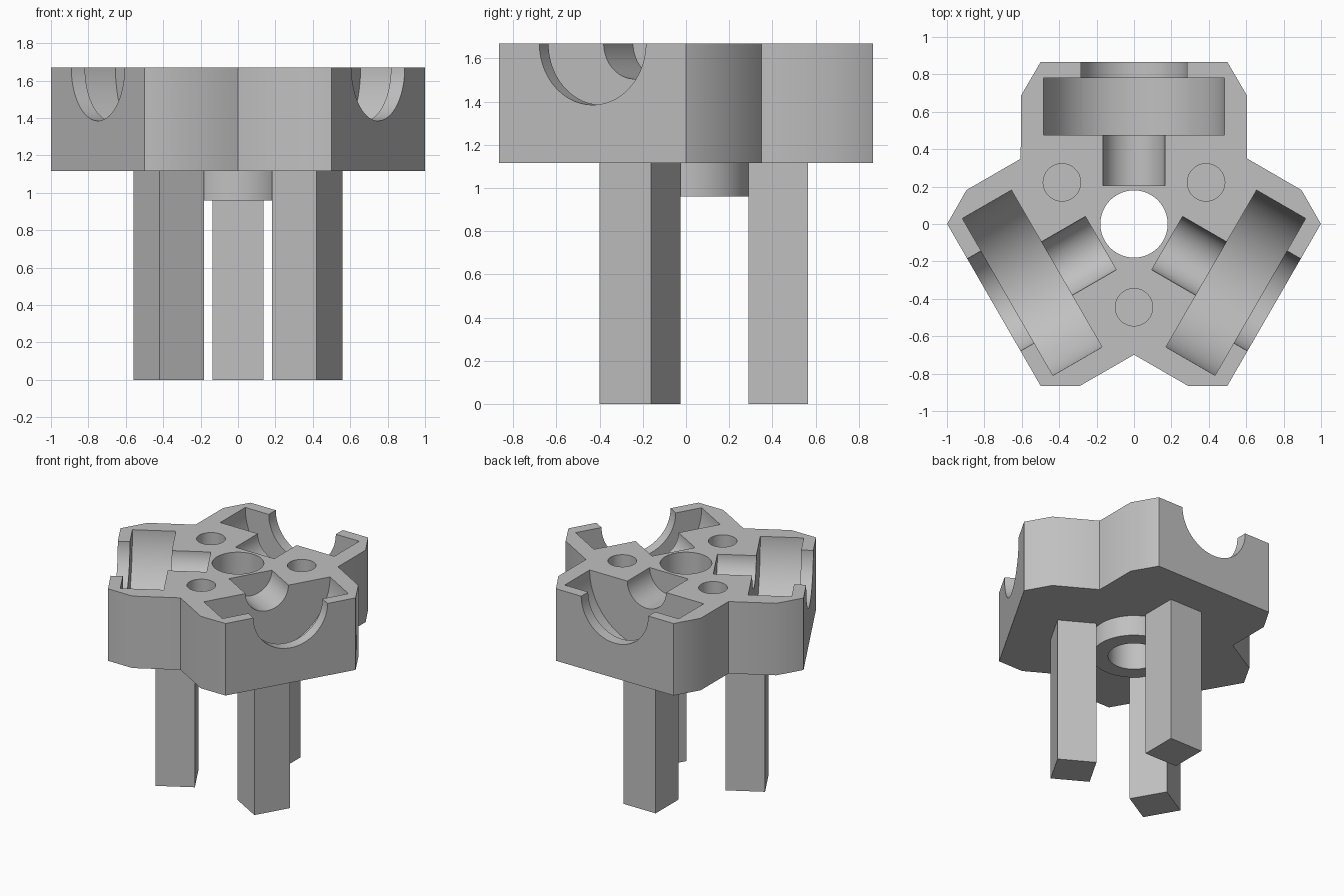
import bpy
import bmesh
from math import pi, radians
from mathutils import Matrix, Vector

cube = bpy.data.objects.get("Cube")
if cube:
    bpy.data.objects.remove(cube, do_unlink=True)

TOP, BASE, BOSS_BOTTOM = 1.67, 1.117, 0.96
SIDES = 64
THIRDS = [radians(a) for a in (0, 120, 240)]

grey = bpy.data.materials.new("plain grey")
grey.use_nodes = True
colour = (0.53, 0.53, 0.53, 1)
grey.diffuse_color = colour
grey.node_tree.nodes["Principled BSDF"].inputs["Base Color"].default_value = colour


def make_object(name, bm):
    bmesh.ops.recalc_face_normals(bm, faces=bm.faces)
    mesh = bpy.data.meshes.new(name)
    bm.to_mesh(mesh)
    bm.free()
    mesh.materials.append(grey)
    obj = bpy.data.objects.new(name, mesh)
    bpy.context.collection.objects.link(obj)
    return obj


def cylinder(name, radius, length, matrix):
    bm = bmesh.new()
    bmesh.ops.create_cone(bm, cap_ends=True, segments=SIDES, radius1=radius,
                          radius2=radius, depth=length,
                          matrix=matrix @ Matrix.Rotation(pi / SIDES, 4, "Z"))
    return make_object(name, bm)


def upright(name, radius, x, y, low, high):
    return cylinder(name, radius, high - low,
                    Matrix.Translation((x, y, (low + high) / 2)))


def lying(name, radius, inner, outer, turn):
    """Cylinder lying in the top plane, pointing away from the centre."""
    place = Matrix.Translation((0, (inner + outer) / 2, TOP))
    return cylinder(name, radius, outer - inner,
                    Matrix.Rotation(turn, 4, "Z") @ place @ Matrix.Rotation(pi / 2, 4, "X"))


def activate(obj):
    bpy.ops.object.select_all(action="DESELECT")
    obj.select_set(True)
    bpy.context.view_layer.objects.active = obj


def cut(obj, cutter):
    mod = obj.modifiers.new("cut", "BOOLEAN")
    mod.operation = "DIFFERENCE"
    mod.solver = "EXACT"
    mod.object = cutter
    activate(obj)
    bpy.ops.object.modifier_apply(modifier=mod.name)
    bpy.data.objects.remove(cutter, do_unlink=True)


# Three-armed head, extruded from one repeated arm profile
arm = [(0.605, 0.35), (0.605, 0.685), (0.5, 0.865),
       (-0.5, 0.865), (-0.605, 0.685)]
bm = bmesh.new()
outline = [bm.verts.new(Matrix.Rotation(t, 3, "Z") @ Vector((x, y, BASE)))
           for t in THIRDS for x, y in arm]
face = bm.faces.new(outline)
extruded = bmesh.ops.extrude_face_region(bm, geom=[face])
bmesh.ops.translate(bm, vec=(0, 0, TOP - BASE),
                    verts=[v for v in extruded["geom"] if isinstance(v, bmesh.types.BMVert)])
head = make_object("head", bm)

# Wheel pockets, axle channels, outer openings and blind screw holes
for turn in THIRDS:
    cut(head, lying("wheel_cutter", 0.485, 0.477, 0.78, turn))
    cut(head, lying("axle_cutter", 0.165, 0.205, 0.6, turn))
    cut(head, lying("opening_cutter", 0.285, 0.7, 1.0, turn))
    hole = Matrix.Rotation(turn, 3, "Z") @ Vector((0, -0.445, 0))
    cut(head, upright("hole_cutter", 0.1, hole.x, hole.y, TOP - 0.33, TOP + 0.1))

# Collar under the head, with the central bore running through both
collar = upright("collar", 0.295, 0, 0, BOSS_BOTTOM, BASE)
for part in (head, collar):
    cut(part, upright("bore_cutter", 0.18, 0, 0, BOSS_BOTTOM - 0.1, TOP + 0.1))

# Square legs under the arms
legs = []
for name, turn in zip(("back_leg", "right_leg", "left_leg"), THIRDS):
    bm = bmesh.new()
    bmesh.ops.create_cube(bm, matrix=Matrix.Rotation(turn, 4, "Z")
                          @ Matrix.Translation((0, 0.427, BASE / 2))
                          @ Matrix.Diagonal((0.275, 0.275, BASE, 1)))
    legs.append(make_object(name, bm))

# Smooth the round walls and shallow corners only
for part in [head, collar] + legs:
    activate(part)
    bpy.ops.object.shade_smooth_by_angle(angle=radians(35))
